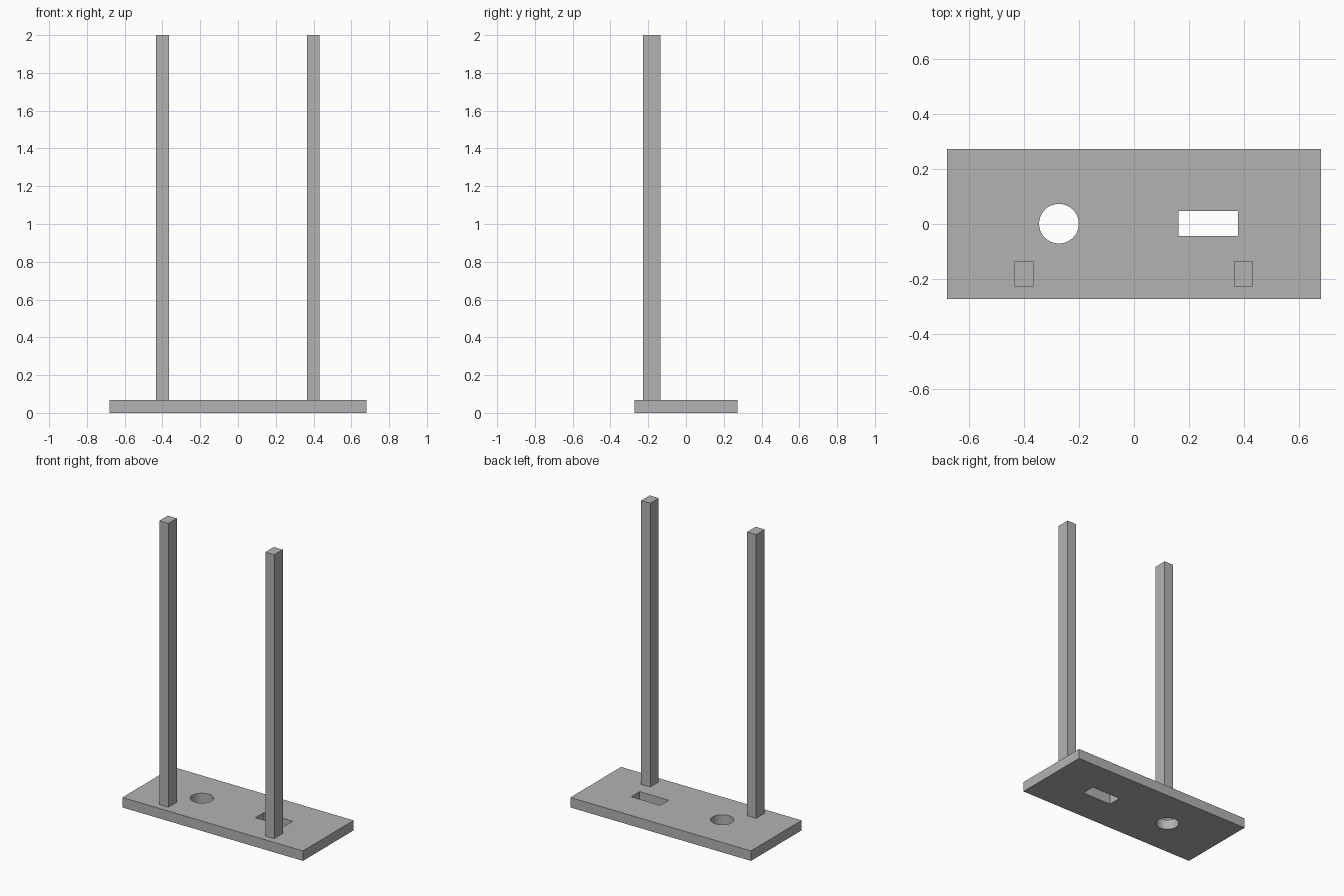
import bpy

if "Cube" in bpy.data.objects:
    bpy.data.objects.remove(bpy.data.objects["Cube"], do_unlink=True)

PLATE_H = 0.068
POST_W, POST_D, TOP = 0.068, 0.091, 2.0

grey = bpy.data.materials.new("plain_grey")
grey.use_nodes = True
grey.diffuse_color = (0.45, 0.45, 0.45, 1)
grey.node_tree.nodes["Principled BSDF"].inputs["Base Color"].default_value = grey.diffuse_color


def box(name, size, centre):
    bpy.ops.mesh.primitive_cube_add(size=1, location=centre)
    ob = bpy.context.object
    ob.name = name
    ob.scale = size
    bpy.ops.object.transform_apply(location=False, rotation=False, scale=True)
    ob.data.materials.append(grey)
    return ob


def cut(target, cutter):
    cutter.hide_render = True
    mod = target.modifiers.new("cut", "BOOLEAN")
    mod.operation = "DIFFERENCE"
    mod.solver = "EXACT"
    mod.object = cutter
    bpy.context.view_layer.objects.active = target
    bpy.ops.object.modifier_apply(modifier=mod.name)
    bpy.data.objects.remove(cutter, do_unlink=True)


# Base plate with a rectangular slot and a round hole
base = box("base_plate", (1.36, 0.544, PLATE_H), (0, 0, PLATE_H / 2))
cut(base, box("slot_cutter", (0.218, 0.091, 0.3), (0.27, 0.002, PLATE_H / 2)))

bpy.ops.mesh.primitive_cylinder_add(vertices=64, radius=0.072, depth=0.3,
                                    location=(-0.273, 0.001, PLATE_H / 2))
hole = bpy.context.object
hole.name = "hole_cutter"
hole.data.materials.append(grey)
cut(base, hole)

bpy.ops.object.select_all(action="DESELECT")
base.select_set(True)
bpy.context.view_layer.objects.active = base
bpy.ops.object.shade_smooth_by_angle()

# Two upright posts near the front edge
for side, x in (("left", 0.398), ("right", -0.4)):
    box(side + "_post", (POST_W, POST_D, TOP - PLATE_H),
        (x, -0.181, (TOP + PLATE_H) / 2))
